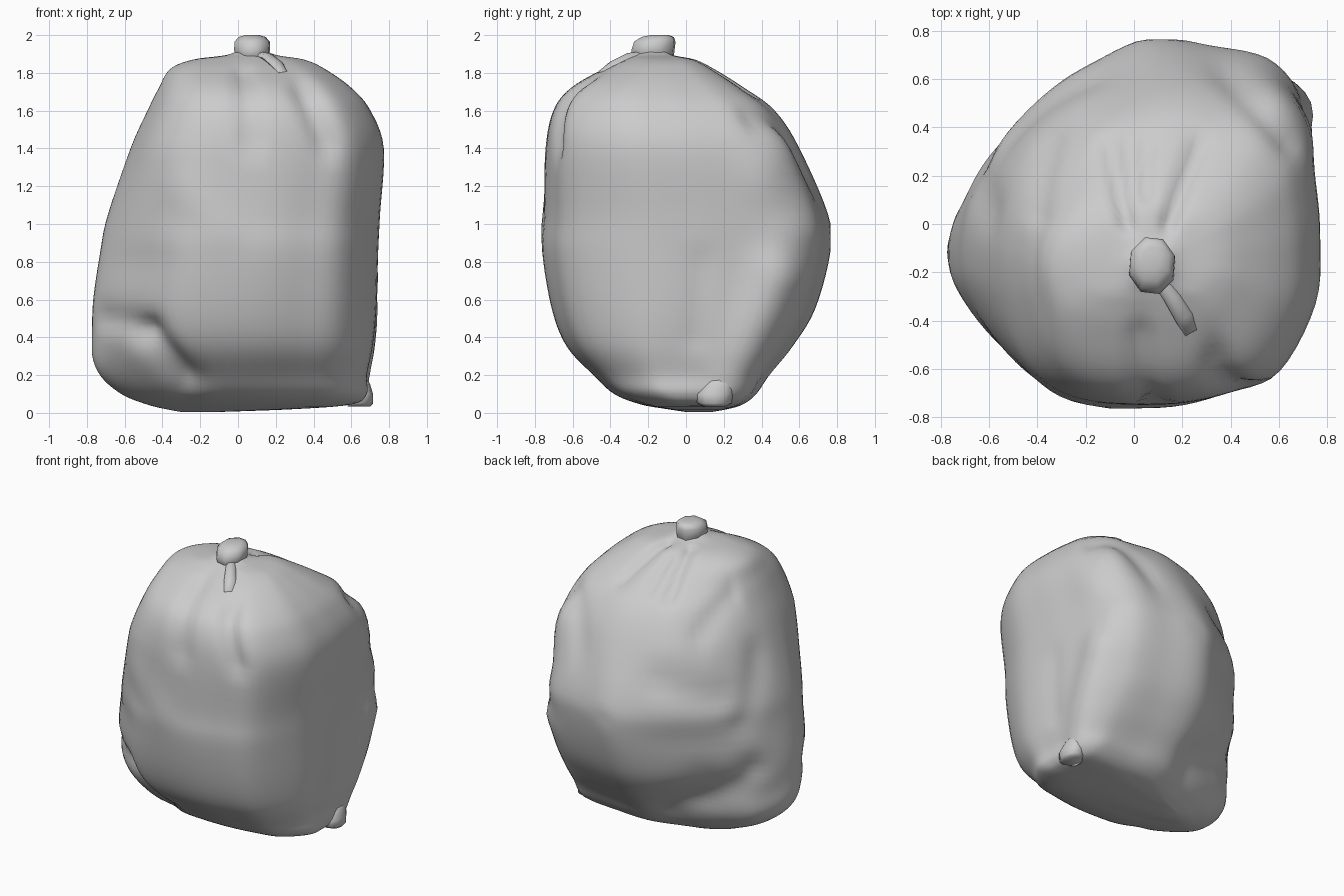
import bpy, bmesh, math
from mathutils import Vector

if "Cube" in bpy.data.objects:
    bpy.data.objects.remove(bpy.data.objects["Cube"])


def spline(p0, p1, p2, p3, t):
    return 0.5 * (2 * p1 + (p2 - p0) * t + (2 * p0 - 5 * p1 + 4 * p2 - p3) * t * t
                  + (3 * p1 - p0 - 3 * p2 + p3) * t ** 3)


def resample(points, steps, closed):
    pts = [Vector(p) for p in points]
    n, out = len(pts), []
    get = (lambda i: pts[i % n]) if closed else (lambda i: pts[max(0, min(n - 1, i))])
    for i in range(n if closed else n - 1):
        for s in range(steps):
            out.append(spline(get(i - 1), get(i), get(i + 1), get(i + 2), s / steps))
    return out if closed else out + [pts[-1]]


def finish(bm, name, angle=60):
    bmesh.ops.recalc_face_normals(bm, faces=bm.faces)
    me = bpy.data.meshes.new(name)
    bm.to_mesh(me)
    bm.free()
    ob = bpy.data.objects.new(name, me)
    bpy.context.collection.objects.link(ob)
    bpy.ops.object.select_all(action='DESELECT')
    ob.select_set(True)
    bpy.context.view_layer.objects.active = ob
    bpy.ops.object.shade_smooth_by_angle(angle=math.radians(angle))
    return ob


def loft(bm, rings):
    vs = [[bm.verts.new(p) for p in r] for r in rings]
    n = len(vs[0])
    for a, b in zip(vs, vs[1:]):
        for i in range(n):
            bm.faces.new((a[i], a[(i + 1) % n], b[(i + 1) % n], b[i]))
    bm.faces.new(vs[0])
    bm.faces.new(vs[-1])


# plan outline of the bag, mapped to the width and depth of every level
outline = [(.05, .77), (.32, .74), (.56, .68), (.70, .5), (.75, .25), (.77, 0),
           (.75, -.3), (.58, -.62), (.36, -.72), (.1, -.77), (-.25, -.74),
           (-.44, -.63), (-.62, -.46), (-.74, -.28), (-.77, -.14), (-.75, .02),
           (-.68, .2), (-.58, .34), (-.4, .51), (-.2, .65)]
# height, left, right, front, back
levels = [(.005, -.30, -.1, 0, .14), (.02, -.38, .3, -.1, .22), (.045, -.48, .60, -.24, .30),
          (.1, -.61, .68, -.38, .37), (.2, -.71, .68, -.49, .44),
          (.35, -.75, .71, -.63, .56), (.55, -.77, .73, -.71, .68),
          (.85, -.73, .74, -.76, .76), (1.05, -.69, .75, -.75, .75),
          (1.4, -.57, .77, -.74, .60), (1.6, -.48, .70, -.70, .47),
          (1.72, -.42, .60, -.61, .31), (1.82, -.36, .46, -.44, .15),
          (1.87, -.24, .35, -.33, .05), (1.895, -.06, .2, -.27, -.07),
          (1.93, .02, .13, -.21, -.12)]
plan = [p / .77 for p in resample(outline, 5, True)]
rings = []
for z, l, r, f, b in [tuple(v) for v in resample(levels, 5, False)]:
    # towards the shoulders the left side rounds off and its front corner fills out
    high = max(0, min(1, (z - .8) / .6))
    ring = []
    for p in plan:
        q = p.lerp(p.normalized(), .8 * high * max(0, min(1, .6 - p.x)))
        turn = math.atan2(p.y, p.x) + math.radians(130)
        q *= 1 + .12 * high * math.exp(-(turn / .4) ** 2)
        ring.append(((l + r) / 2 + q.x * (r - l) / 2, (f + b) / 2 + q.y * (b - f) / 2, z))
    rings.append(ring)
bm = bmesh.new()
loft(bm, rings)
bmesh.ops.recalc_face_normals(bm, faces=bm.faces)
bm.normal_update()

# folds and bulges, drawn as segments in one view: start, end, width, push
views = {'front': (0, 2, Vector((0, -1, 0))), 'back': (0, 2, Vector((0, 1, 0))),
         'right': (1, 2, Vector((1, 0, 0))), 'left': (1, 2, Vector((-1, 0, 0))),
         'top': (0, 1, Vector((0, 0, 1)))}
folds = [('front', (.03, 1.8), (.08, 1.42), .045, -.035),
         ('front', (.34, 1.72), (.47, 1.42), .06, -.035),
         ('front', (-.48, .42), (-.27, .18), .07, -.06),
         ('front', (-.7, .5), (-.48, .46), .07, -.03),
         ('front', (-.3, 1.2), (-.1, 1.0), .10, .015),
         ('top', (-.03, 0), (-.1, .33), .035, -.03),
         ('top', (.14, 0), (.27, .33), .035, -.03),
         ('top', (.05, .12), (.05, .34), .025, -.02),
         ('top', (-.40, .05), (-.34, .36), .05, -.02),
         ('top', (.38, .62), (.64, .34), .05, -.025),
         ('right', (.08, .8), (.05, .4), .07, -.015),
         ('right', (.25, .2), (.48, .7), .13, .06),
         ('right', (.5, .8), (.58, .95), .12, .02),
         ('right', (.5, 1.4), (.42, 1.25), .13, .02),
         ('back', (-.5, 1.1), (-.2, 1.2), .09, -.025),
         ('back', (-.45, .5), (-.15, .2), .12, -.03),
         ('left', (.2, .55), (.35, .3), .10, -.04),
         ('left', (-.1, .3), (.1, .22), .12, .03),
         ('left', (.05, 1.3), (.25, .9), .09, -.02)]
moves = {}
for v in bm.verts:
    push = 0
    for view, a, b, width, amount in folds:
        ax, ay, facing = views[view]
        weight = max(0, min(1, v.normal.dot(facing) * 2))
        p, a, b = Vector((v.co[ax], v.co[ay])), Vector(a), Vector(b)
        t = max(0, min(1, (p - a).dot(b - a) / (b - a).length_squared))
        d = (p - a.lerp(b, t)).length
        push += amount * weight * math.exp(-(d / width) ** 2)
    moves[v] = v.co + v.normal * push
for v, co in moves.items():
    v.co = (max(-.775, min(.775, co.x)), max(-.765, min(.765, co.y)), max(0, co.z))
finish(bm, "bag_body")


def tube(name, stations, sides=10, turn=0):
    # rings of centre, half width, half depth stacked along the given stations
    bm = bmesh.new()
    rows = []
    for x, y, z, rx, ry in stations:
        rows.append([(x + rx * math.cos(2 * math.pi * i / sides + turn),
                      y + ry * math.sin(2 * math.pi * i / sides + turn), z)
                     for i in range(sides)])
    loft(bm, rows)
    return finish(bm, name, 70)


# tied knot
tube("knot", [(.075, -.17, 1.85, .06, .09), (.075, -.175, 1.88, .085, .115),
              (.075, -.175, 1.92, .10, .12), (.075, -.165, 1.965, .098, .115),
              (.075, -.15, 1.99, .075, .09), (.075, -.14, 2.0, .04, .05)], 8, .3)

# raised pleat running forward from the knot
bm = bmesh.new()
loft(bm, [[(x + w * math.cos(a) * .85, y + w * math.cos(a) * .5,
            z + h * math.sin(a)) for a in [i * math.pi / 4 for i in range(8)]]
          for x, y, z, w, h in [(.1, -.22, 1.895, .03, .02), (.16, -.31, 1.88, .035, .025),
                                (.21, -.39, 1.84, .04, .025), (.24, -.45, 1.80, .03, .015)]])
finish(bm, "front_pleat")

# pinched lower right corner
tube("corner_nub", [(.64, .15, .035, .06, .06), (.65, .15, .05, .065, .09),
                    (.65, .15, .10, .065, .10), (.64, .17, .15, .06, .09),
                    (.62, .19, .22, .05, .06)], 12)
